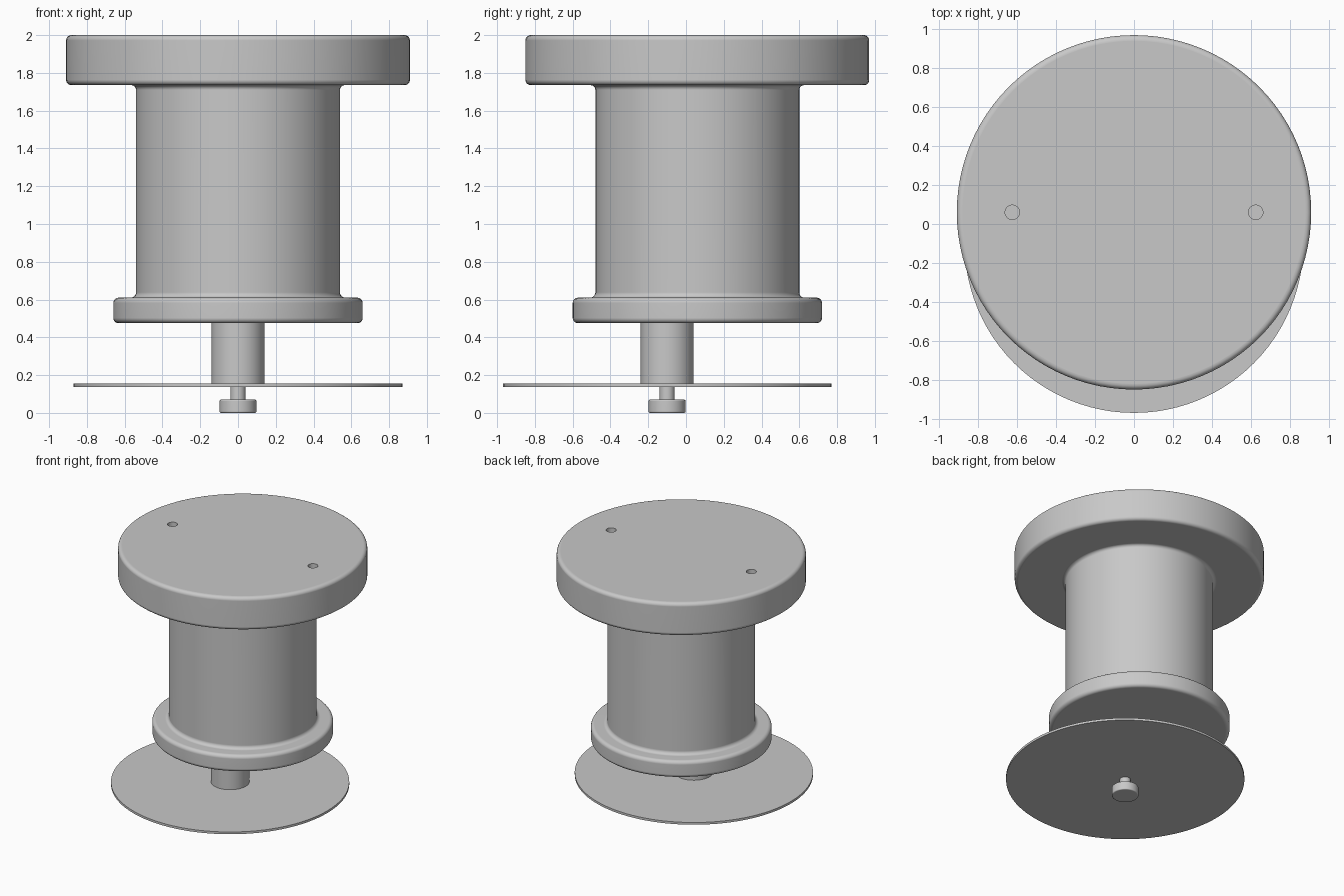
import bpy
import math
from mathutils import Vector

if "Cube" in bpy.data.objects:
    bpy.data.objects.remove(bpy.data.objects["Cube"], do_unlink=True)

SEGMENTS = 96
BODY_Y = 0.06    # axis of the spool body
SHAFT_Y = -0.10  # axis of the offset shaft

grey = bpy.data.materials.new("plain grey")
grey.use_nodes = True
colour = (0.58, 0.58, 0.58, 1)
grey.diffuse_color = colour
grey.node_tree.nodes["Principled BSDF"].inputs["Base Color"].default_value = colour


def rounded(corners, steps=6):
    """Turn (radius, height, fillet) corners into a profile with round fillets."""
    points = []
    for i, (r, z, fillet) in enumerate(corners):
        here = Vector((r, z))
        if fillet == 0:
            points.append(here)
            continue
        to_prev = (Vector(corners[i - 1][:2]) - here).normalized()
        to_next = (Vector(corners[i + 1][:2]) - here).normalized()
        centre = here + (to_prev + to_next) * fillet
        for s in range(steps + 1):
            a = s / steps * math.pi / 2
            points.append(centre - to_next * fillet * math.cos(a)
                          - to_prev * fillet * math.sin(a))
    return points


def lathe(name, corners, y):
    """Revolve a profile, listed bottom to top, about a vertical axis."""
    profile = rounded(corners)
    verts, faces = [], []
    for p in profile:
        for k in range(SEGMENTS):
            a = 2 * math.pi * k / SEGMENTS
            verts.append((p.x * math.cos(a), p.x * math.sin(a), p.y))
    for i in range(len(profile) - 1):
        for k in range(SEGMENTS):
            n = (k + 1) % SEGMENTS
            low, high = i * SEGMENTS, (i + 1) * SEGMENTS
            faces.append((low + k, low + n, high + n, high + k))
    last = (len(profile) - 1) * SEGMENTS
    faces.append(tuple(reversed(range(SEGMENTS))))
    faces.append(tuple(range(last, last + SEGMENTS)))
    mesh = bpy.data.meshes.new(name)
    mesh.from_pydata(verts, [], faces)
    mesh.materials.append(grey)
    obj = bpy.data.objects.new(name, mesh)
    obj.location.y = y
    bpy.context.collection.objects.link(obj)
    return obj


def finish(obj):
    """Smooth the curved faces and keep flat faces flat."""
    bpy.ops.object.select_all(action='DESELECT')
    obj.select_set(True)
    bpy.context.view_layer.objects.active = obj
    bpy.ops.object.shade_smooth_by_angle(angle=math.radians(30))
    normals = obj.modifiers.new("flat caps", 'WEIGHTED_NORMAL')
    normals.keep_sharp = True


# Spool body: lower flange, barrel and wide top flange
body = lathe("spool_body", [
    (0.63, 0.475, 0), (0.66, 0.475, 0.028), (0.66, 0.61, 0.028),
    (0.54, 0.61, 0.028), (0.54, 1.735, 0.025),
    (0.91, 1.735, 0.028), (0.91, 2.0, 0.028), (0.88, 2.0, 0)], BODY_Y)

# Two blind holes in the top flange
for side in (-1, 1):
    bpy.ops.mesh.primitive_cylinder_add(
        vertices=32, radius=0.037, depth=0.2, location=(side * 0.625, BODY_Y, 2.0))
    cutter = bpy.context.object
    cutter.name = "hole_cutter"
    cutter.hide_render = True
    cutter.data.materials.append(grey)
    cut = body.modifiers.new("hole", 'BOOLEAN')
    cut.operation = 'DIFFERENCE'
    cut.solver = 'EXACT'
    cut.object = cutter
    bpy.context.view_layer.objects.active = body
    bpy.ops.object.modifier_apply(modifier=cut.name)
    bpy.data.objects.remove(cutter, do_unlink=True)

# Offset shaft, thin disc, stem and end knob
parts = [
    body,
    lathe("shaft", [(0.14, 0.15, 0), (0.14, 0.48, 0)], SHAFT_Y),
    lathe("thin_disc", [(0.87, 0.137, 0), (0.87, 0.155, 0)], SHAFT_Y),
    lathe("stem", [(0.04, 0.065, 0), (0.04, 0.14, 0)], SHAFT_Y),
    lathe("end_knob", [(0.085, 0, 0), (0.098, 0, 0.008),
                       (0.098, 0.07, 0.008), (0.085, 0.07, 0)], SHAFT_Y),
]
for part in parts:
    finish(part)
